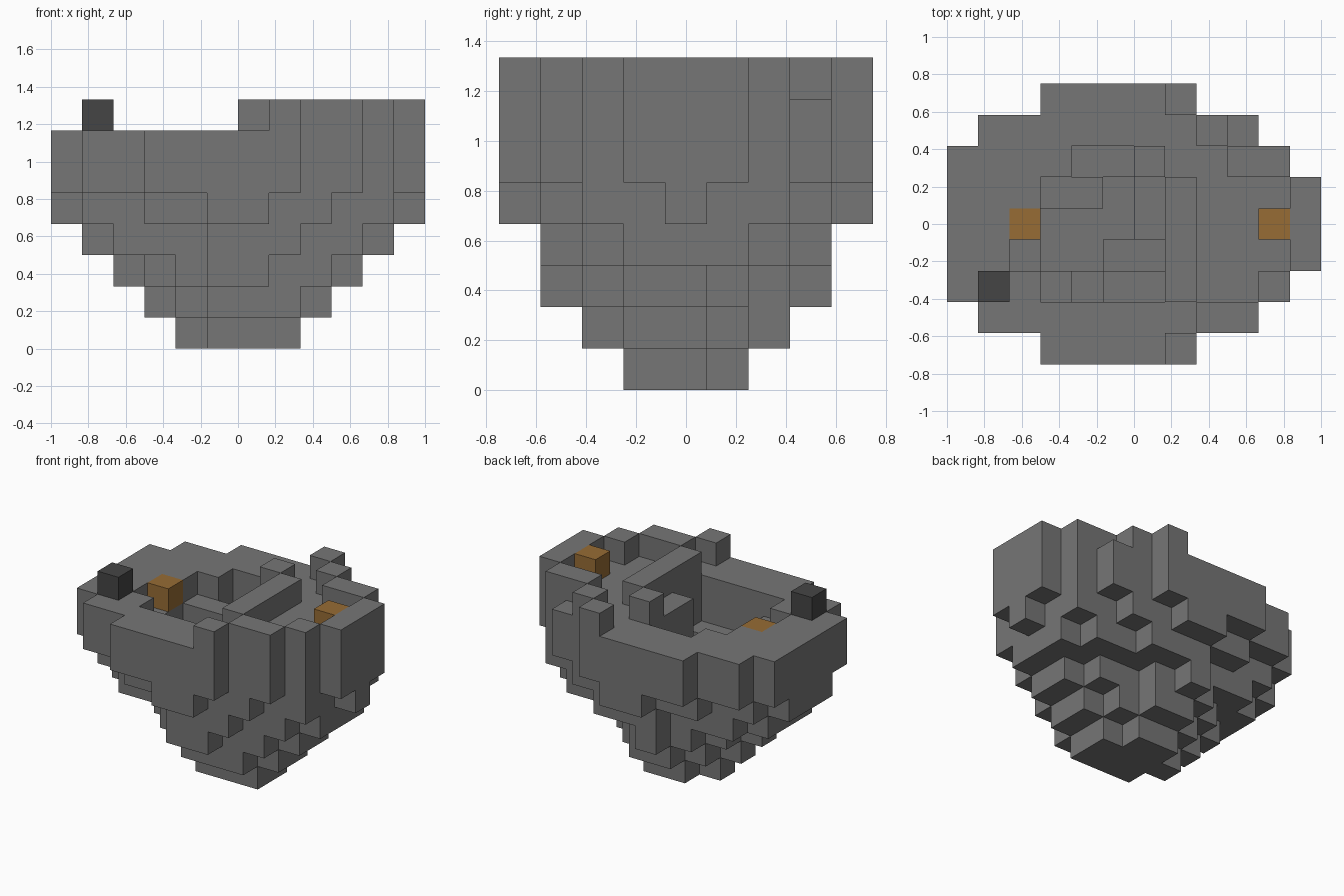
import bpy
import bmesh
from math import radians
from mathutils import Vector

cube = bpy.data.objects.get("Cube")
if cube:
    bpy.data.objects.remove(cube, do_unlink=True)

UNIT = 1 / 6  # edge of one building block
ORIGIN = Vector((-1, -0.75, 0))


def make_material(name, colour):
    mat = bpy.data.materials.new(name)
    mat.use_nodes = True
    mat.diffuse_color = (*colour, 1)
    shader = next(n for n in mat.node_tree.nodes if n.type == "BSDF_PRINCIPLED")
    shader.inputs["Base Color"].default_value = (*colour, 1)
    return mat


stone = make_material("stone grey", (0.18, 0.18, 0.18))
charcoal = make_material("charcoal", (0.06, 0.06, 0.06))
amber = make_material("amber", (0.31, 0.15, 0.035))


def block_range(first, last):
    """All cells between two corner cells, both included."""
    return {(x, y, z)
            for x in range(first[0], last[0] + 1)
            for y in range(first[1], last[1] + 1)
            for z in range(first[2], last[2] + 1)}


def build_blocks(name, cells, material):
    """Make the outer skin of a set of cells, with flat areas merged."""
    bm = bmesh.new()
    corners = {}

    def vert(point):
        key = tuple(round(c) for c in point)
        if key not in corners:
            corners[key] = bm.verts.new(ORIGIN + Vector(key) * UNIT)
        return corners[key]

    for cell in sorted(cells):
        centre = Vector(cell) + Vector((0.5, 0.5, 0.5))
        for axis in range(3):
            for sign in (-1, 1):
                step = Vector((0, 0, 0))
                step[axis] = sign
                if tuple(round(c) for c in Vector(cell) + step) in cells:
                    continue
                u = Vector((0, 0, 0))
                u[(axis + 1) % 3] = 0.5
                v = step.cross(u)
                mid = centre + step * 0.5
                bm.faces.new([vert(mid - u - v), vert(mid + u - v),
                              vert(mid + u + v), vert(mid - u + v)])
    bmesh.ops.dissolve_limit(bm, angle_limit=radians(1),
                             verts=bm.verts[:], edges=bm.edges[:])
    mesh = bpy.data.meshes.new(name)
    bm.to_mesh(mesh)
    bm.free()
    mesh.materials.append(material)
    obj = bpy.data.objects.new(name, mesh)
    bpy.context.collection.objects.link(obj)
    return obj


def mirrored(rows):
    return rows + rows[-2::-1]


# Tapering hull: for each level, the first row and the span of every row
deck = mirrored([(3, 7), (1, 9), (0, 10), (0, 11), (0, 11)])
levels = [
    (3, [(5, 7), (4, 7), (5, 6)]),
    (2, [(5, 7), (4, 8), (3, 8), (4, 7), (5, 6)]),
    (1, [(5, 6), (4, 8), (3, 9), (2, 9), (3, 8), (4, 6), (5, 5)]),
    (1, mirrored([(5, 7), (2, 9), (1, 10), (1, 10)])),
    (0, mirrored([(5, 6), (3, 8), (1, 10), (0, 10), (0, 11)])),
    (0, deck),
    (0, deck),
]
hull = set()
for z, (start, spans) in enumerate(levels):
    for y, (lo, hi) in enumerate(spans, start):
        hull |= block_range((lo, y, z), (hi, y, z))

TOP = 7


def carve(x0, x1, y0, y1, floor):
    hull.difference_update(block_range((x0, y0, floor), (x1, y1, TOP)))


# Sunken pit with a stepped floor
carve(2, 2, 3, 3, 6)
carve(3, 4, 5, 5, 6)
carve(4, 5, 6, 6, 5)
carve(3, 4, 3, 4, 3)
carve(5, 5, 4, 5, 3)
carve(5, 6, 3, 3, 4)
carve(3, 3, 2, 2, 6)
carve(4, 4, 2, 2, 4)
carve(5, 6, 2, 2, 5)

# Raised wall, post and broken parapet on the deck
raised = [((7, 2), (7, 5)), ((6, 6), (6, 6)),
          ((7, 0), (7, 0)), ((8, 1), (9, 1)), ((10, 2), (10, 2)),
          ((11, 3), (11, 5)), ((9, 6), (10, 6)),
          ((8, 7), (8, 7)), ((7, 8), (7, 8))]
for first, last in raised:
    hull |= block_range((*first, TOP), (*last, TOP))

# Separate coloured blocks
left_lamp = {(10, 4, TOP)}
right_lamp = {(2, 4, TOP - 1)}
dark_block = {(1, 2, TOP)}
hull -= right_lamp

build_blocks("hull", hull, stone)
build_blocks("left_lamp", left_lamp, amber)
build_blocks("right_lamp", right_lamp, amber)
build_blocks("dark_block", dark_block, charcoal)
